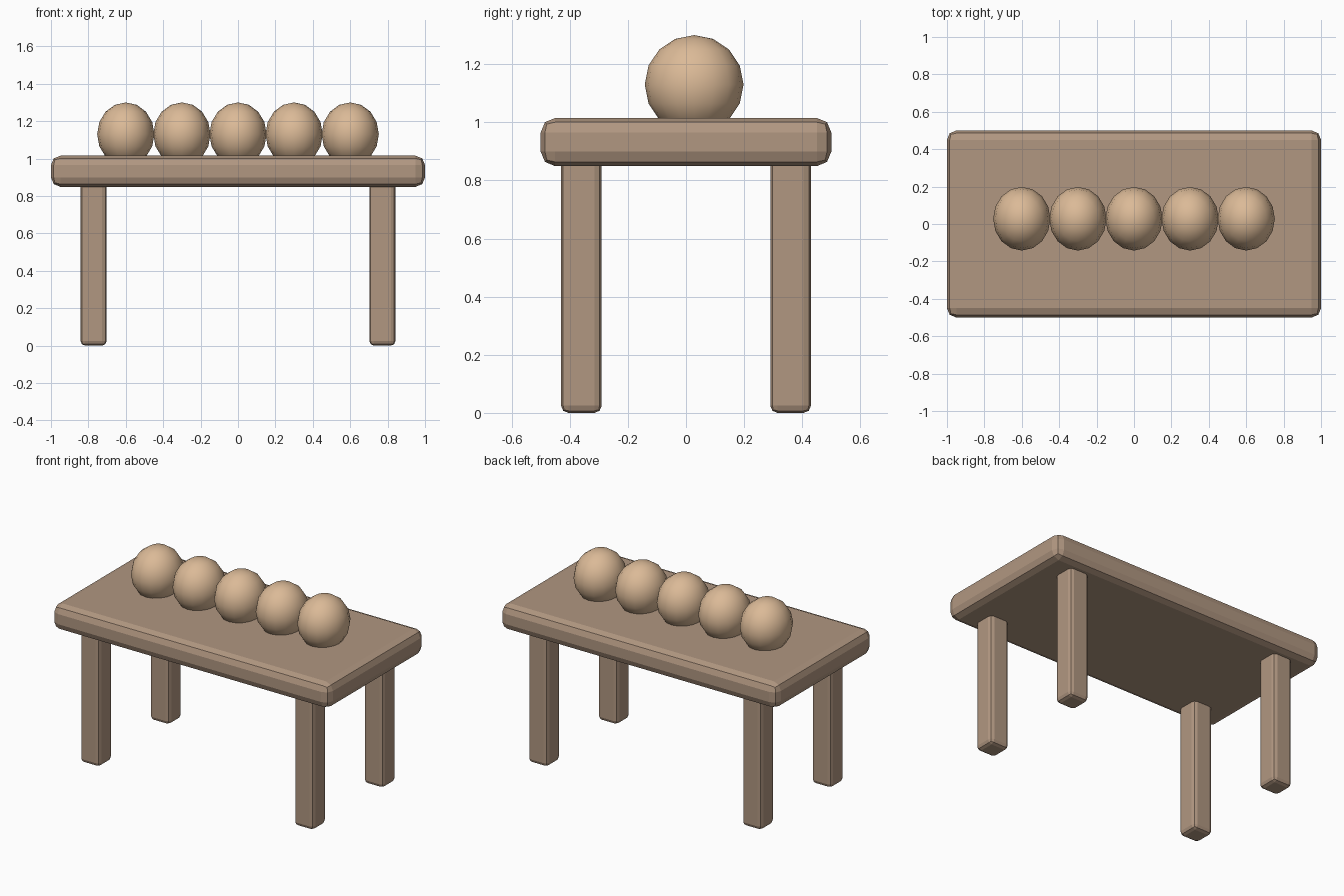
import bpy

if "Cube" in bpy.data.objects:
    bpy.data.objects.remove(bpy.data.objects["Cube"])


def material(name, color):
    mat = bpy.data.materials.new(name)
    mat.diffuse_color = (*color, 1)
    mat.use_nodes = True
    mat.node_tree.nodes["Principled BSDF"].inputs["Base Color"].default_value = mat.diffuse_color
    return mat


wood = material("wood", (0.44, 0.31, 0.22))
clay = material("clay", (0.71, 0.49, 0.31))


def rounded_box(name, center, size, bevel):
    bpy.ops.mesh.primitive_cube_add(size=1, location=center)
    obj = bpy.context.object
    obj.name = name
    obj.scale = size
    bpy.ops.object.transform_apply(location=False, rotation=False, scale=True)
    mod = obj.modifiers.new("bevel", "BEVEL")
    mod.width = bevel
    mod.segments = 2
    obj.data.materials.append(wood)
    return obj


# Table top
rounded_box("table_top", (0, 0, 0.932), (2, 1, 0.166), 0.05)

# Four legs, tops sunk into the table top
for sx, side in ((-1, "left"), (1, "right")):
    for sy, end in ((-1, "front"), (1, "back")):
        rounded_box(f"{end}_{side}_leg", (sx * 0.772, sy * 0.36, 0.45),
                    (0.14, 0.14, 0.9), 0.025)

# Row of five balls resting in the table top
for i in range(5):
    bpy.ops.mesh.primitive_uv_sphere_add(
        segments=16, ring_count=8, radius=1, location=(-0.6 + 0.3 * i, 0.028, 1.13))
    ball = bpy.context.object
    ball.name = f"ball_{i + 1}"
    ball.scale = (0.153, 0.17, 0.17)
    bpy.ops.object.transform_apply(location=False, rotation=False, scale=True)
    bpy.ops.object.shade_smooth()
    ball.data.materials.append(clay)
